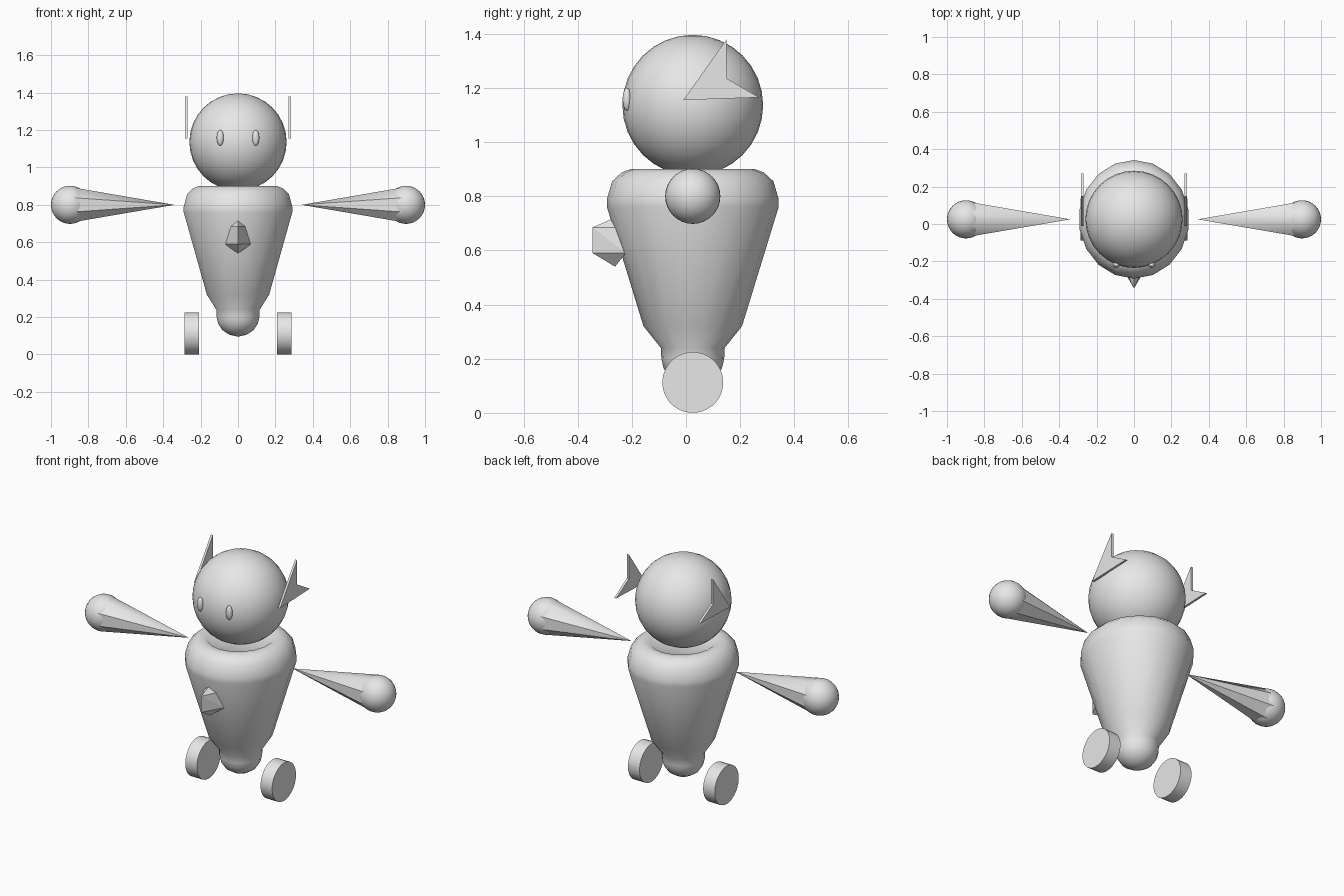
import bpy, bmesh, math
from mathutils import Matrix, Vector

cube = bpy.data.objects.get("Cube")
if cube:
    bpy.data.objects.remove(cube, do_unlink=True)

CY = 0.025  # depth of the common axis

grey = bpy.data.materials.new("plain_grey")
grey.use_nodes = True
grey.diffuse_color = (0.8, 0.8, 0.8, 1)
grey.node_tree.nodes["Principled BSDF"].inputs["Base Color"].default_value = grey.diffuse_color


def finish(name, bm, sharp_angle=None):
    """Turn a bmesh into an object; sharp_angle in degrees gives smooth shading."""
    bmesh.ops.recalc_face_normals(bm, faces=bm.faces)
    if sharp_angle is not None:
        for f in bm.faces:
            f.smooth = True
        for e in bm.edges:
            if len(e.link_faces) == 2 and e.calc_face_angle() > math.radians(sharp_angle):
                e.smooth = False
    mesh = bpy.data.meshes.new(name)
    bm.to_mesh(mesh)
    bm.free()
    mesh.materials.append(grey)
    obj = bpy.data.objects.new(name, mesh)
    bpy.context.collection.objects.link(obj)
    return obj


def ball(name, centre, radii, segments=32, rings=16):
    bm = bmesh.new()
    place = Matrix.Translation(centre) @ Matrix.Diagonal((*radii, 1))
    bmesh.ops.create_uvsphere(bm, u_segments=segments, v_segments=rings, radius=1, matrix=place)
    return finish(name, bm, 60)


def rod(name, centre, r_in, r_out, length, sides, direction):
    """Cone or cylinder along x, growing from r_in to r_out away from the body."""
    bm = bmesh.new()
    place = (Matrix.Translation(centre) @ Matrix.Rotation(direction * math.pi / 2, 4, "Y")
             @ Matrix.Rotation(math.pi / sides, 4, "Z"))
    bmesh.ops.create_cone(bm, cap_ends=True, segments=sides, radius1=r_in, radius2=r_out,
                          depth=length, matrix=place)
    bmesh.ops.remove_doubles(bm, verts=bm.verts, dist=0.0001)
    return bm


# Body: lathed profile, slightly narrower across than deep
profile = [(0.0, 0.095), (0.045, 0.105), (0.085, 0.13), (0.108, 0.165), (0.116, 0.2),
           (0.118, 0.24), (0.182, 0.32), (0.317, 0.76), (0.317, 0.79), (0.298, 0.855),
           (0.262, 0.888), (0.23, 0.9), (0.195, 0.898), (0.17, 0.88), (0.0, 0.88)]
bm = bmesh.new()
chain = [bm.verts.new((0, r, z)) for r, z in profile]
edges = [bm.edges.new(pair) for pair in zip(chain, chain[1:])]
bmesh.ops.spin(bm, geom=chain + edges, cent=(0, 0, 0), axis=(0, 0, 1),
               angle=math.tau, steps=18, use_merge=True)
bmesh.ops.remove_doubles(bm, verts=bm.verts, dist=0.0001)
for v in bm.verts:
    squash = 1.0 if v.co.z < 0.25 else 0.93
    v.co = (v.co.x * squash, v.co.y + CY, v.co.z)
finish("body", bm, 60)

# Head
ball("head", (0, CY, 1.136), (0.26, 0.26, 0.26))

# Belly ornament: faceted ridge
bm = bmesh.new()
points = [(0, -0.345, 0.685), (0, -0.345, 0.59), (0, -0.265, 0.72), (0, -0.262, 0.54)]
for s in (-1, 1):
    points += [(s * 0.05, -0.235, 0.685), (s * 0.07, -0.222, 0.59)]
for p in points:
    bm.verts.new(p)
bmesh.ops.convex_hull(bm, input=bm.verts)
bmesh.ops.dissolve_limit(bm, angle_limit=0.03, verts=bm.verts, edges=bm.edges)
finish("belly_ornament", bm)

# Paired parts
ear_outline = [(-0.01, 1.155), (0.27, 1.165), (0.15, 1.235), (0.15, 1.38)]
for side, s in (("left", 1), ("right", -1)):
    # Eye
    ball(side + "_eye", (s * 0.095, -0.218, 1.158), (0.019, 0.016, 0.042), 24, 12)

    # Ear: thin notched plate
    bm = bmesh.new()
    face = bm.faces.new([bm.verts.new((s * 0.27, y, z)) for y, z in ear_outline])
    grown = bmesh.ops.extrude_face_region(bm, geom=[face], use_keep_orig=True)["geom"]
    bmesh.ops.translate(bm, vec=Vector((s * 0.013, 0, 0)),
                        verts=[g for g in grown if isinstance(g, bmesh.types.BMVert)])
    finish(side + "_ear", bm)

    # Arm: long cone with blended upper faces and crisp lower ones
    bm = rod(side + "_arm", (s * 0.61, CY, 0.8), 0.0, 0.1, 0.54, 8, s)
    for f in bm.faces:
        f.smooth = True
    for e in bm.edges:
        outer = max(e.verts, key=lambda v: abs(v.co.x))
        inner = min(e.verts, key=lambda v: abs(v.co.x))
        along = abs(outer.co.x) - abs(inner.co.x) > 0.1
        e.smooth = along and outer.co.z > 0.86
    finish(side + "_arm", bm)

    # Hand
    ball(side + "_hand", (s * 0.898, CY, 0.8), (0.102, 0.102, 0.102))

    # Wheel
    bm = rod(side + "_wheel", (s * 0.247, CY, 0.1125), 0.1125, 0.1125, 0.076, 32, s)
    finish(side + "_wheel", bm, 40)
